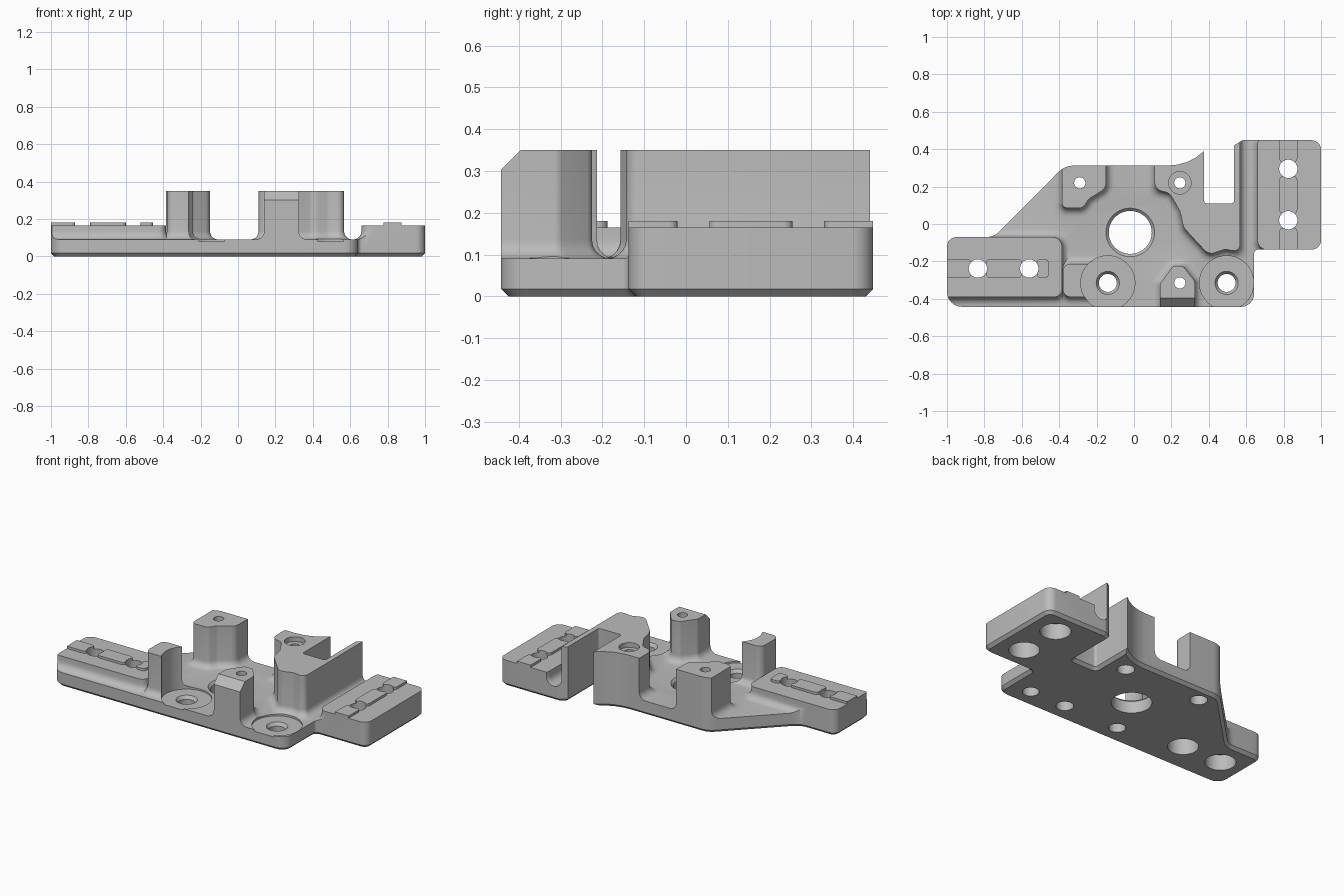
import bpy, bmesh, math
from mathutils import Vector

if "Cube" in bpy.data.objects:
    bpy.data.objects.remove(bpy.data.objects["Cube"])

grey = bpy.data.materials.new("light_grey")
grey.diffuse_color = (0.5, 0.5, 0.5, 1)
grey.use_nodes = True
grey.node_tree.nodes["Principled BSDF"].inputs["Base Color"].default_value = grey.diffuse_color


def rounded(corners, d=0.0, seg=6):
    """Offset a counter-clockwise polygon of (x, y, radius) outward by d and round its corners."""
    pts = [Vector(c[:2]) for c in corners]
    n = len(pts)
    moved, turn = [], []
    for i, p in enumerate(pts):
        a = (p - pts[i - 1]).normalized()
        b = (pts[(i + 1) % n] - p).normalized()
        na, nb = Vector((a.y, -a.x)), Vector((b.y, -b.x))
        moved.append(p + (na + nb) * (d / max(1 + na.dot(nb), 0.2)))
        turn.append(a.x * b.y - a.y * b.x)
    out = []
    for i, p in enumerate(moved):
        r = corners[i][2]
        if r <= 0:
            out.append(p)
            continue
        r = max(r + (d if turn[i] > 0 else -d), 0.004)
        ea, eb = moved[i - 1] - p, moved[(i + 1) % n] - p
        half = ea.angle(eb) / 2
        t = min(r / math.tan(half), 0.48 * min(ea.length, eb.length))
        r = t * math.tan(half)
        ea.normalize()
        eb.normalize()
        c = p + (ea + eb).normalized() * (r / math.sin(half))
        va, vb = p + ea * t - c, p + eb * t - c
        w = math.atan2(va.x * vb.y - va.y * vb.x, va.dot(vb))
        for k in range(seg + 1):
            s, co = math.sin(w * k / seg), math.cos(w * k / seg)
            out.append(c + Vector((va.x * co - va.y * s, va.x * s + va.y * co)))
    return out


def loft(name, rings):
    """Solid through a list of (points, z) rings."""
    bm = bmesh.new()
    loops = [[bm.verts.new((p.x, p.y, z)) for p in pts] for pts, z in rings]
    for lo, hi in zip(loops, loops[1:]):
        for i in range(len(lo)):
            bm.faces.new((lo[i - 1], lo[i], hi[i], hi[i - 1]))
    bm.faces.new(loops[0])
    bm.faces.new(loops[-1])
    bmesh.ops.recalc_face_normals(bm, faces=bm.faces)
    me = bpy.data.meshes.new(name)
    bm.to_mesh(me)
    bm.free()
    me.materials.append(grey)
    ob = bpy.data.objects.new(name, me)
    bpy.context.collection.objects.link(ob)
    return ob


def circle(x, y, r, n=40):
    return [Vector((x + r * math.cos(math.tau * k / n), y + r * math.sin(math.tau * k / n)))
            for k in range(n)]


def raised(name, corners, top, fillet=0.045, floor=0.09):
    """Raised part that flares into the floor with a fillet."""
    rings = [(rounded(corners, fillet), 0.04)]
    for k in range(6):
        a = math.pi / 2 * k / 5
        rings.append((rounded(corners, fillet * (1 - math.sin(a))), floor + fillet * (1 - math.cos(a))))
    return loft(name, rings + [(rounded(corners), top)])


def box(x0, x1, y0, y1, r=0.0):
    return [(x0, y0, r), (x1, y0, r), (x1, y1, r), (x0, y1, r)]


def combine(target, other, op):
    m = target.modifiers.new(op, 'BOOLEAN')
    m.object, m.operation, m.solver = other, op, 'EXACT'
    bpy.context.view_layer.objects.active = target
    bpy.ops.object.modifier_apply(modifier=m.name)
    bpy.data.objects.remove(other)


# Floor slab, trimmed to the outline later
plate = loft("mounting_plate", [(rounded(box(-1.2, 1.2, -0.6, 0.6)), -0.05),
                                (rounded(box(-1.2, 1.2, -0.6, 0.6)), 0.09)])

# Rail platforms, posts and tower
parts = [
    raised("left_platform", [(-1.15, -0.39, 0), (-0.385, -0.39, 0.04), (-0.385, -0.07, 0.05),
                             (-1.15, -0.07, 0)], 0.165),
    raised("right_platform", [(0.66, -0.137, 0.05), (1.15, -0.137, 0), (1.15, 0.55, 0),
                              (0.70, 0.55, 0), (0.66, 0.43, 0.03)], 0.165),
    raised("back_post", [(-0.385, 0.085, 0.03), (-0.275, 0.085, 0.04), (-0.24, 0.135, 0.05),
                         (-0.15, 0.19, 0.05), (-0.15, 0.55, 0), (-0.385, 0.55, 0)], 0.35),
    raised("front_post", [(0.14, -0.6, 0), (0.325, -0.6, 0), (0.325, -0.305, 0.03),
                          (0.262, -0.225, 0.03), (0.208, -0.225, 0.03), (0.14, -0.32, 0.03)], 0.35),
    raised("side_post", [(-0.38, -0.39, 0.04), (-0.2, -0.39, 0), (-0.2, -0.213, 0),
                         (-0.38, -0.213, 0.04)], 0.35),
    raised("tower", [(0.11, 0.185, 0.06), (0.19, 0.165, 0.05), (0.245, 0.07, 0), (0.265, -0.02, 0.08),
                     (0.40, -0.165, 0.05), (0.485, -0.135, 0.05), (0.567, -0.15, 0.04),
                     (0.567, 0.55, 0), (0.11, 0.55, 0)], 0.35),
]

# Key rails on both platforms
for i, (a, b) in enumerate([(-1.1, -0.87), (-0.79, -0.60), (-0.52, -0.455)]):
    parts.append(loft(f"left_key_{i}", [(rounded(box(a, b, -0.288, -0.188, 0.02)), z) for z in (0.12, 0.18)]))
for i, (a, b) in enumerate([(-0.25, -0.02), (0.055, 0.255), (0.33, 0.55)]):
    parts.append(loft(f"right_key_{i}", [(rounded(box(0.777, 0.873, a, b, 0.02)), z) for z in (0.12, 0.18)]))
for p in parts:
    combine(plate, p, 'UNION')

# Trim to the outer outline, with a chamfered bottom edge
outline = [(-1, -0.443, 0.08), (0.642, -0.443, 0.07), (0.642, -0.137, 0.02), (1, -0.137, 0.05),
           (1, 0.448, 0.05), (0.58, 0.448, 0.03), (0.535, 0.42, 0), (0.535, 0.11, 0.015),
           (0.375, 0.11, 0.015), (0.375, 0.39, 0), (0.33, 0.355, 0), (0.28, 0.33, 0),
           (0.23, 0.317, 0), (0.18, 0.312, 0), (-0.37, 0.312, 0.11), (-0.75, -0.07, 0.1),
           (-1, -0.07, 0.05)]
combine(plate, loft("outline", [(rounded(outline, -0.018), 0), (rounded(outline), 0.018),
                                (rounded(outline), 0.6)]), 'INTERSECT')


def bore(x, y, *steps):
    """Cut stacked cylinders (or cones) from rings of (radius, z)."""
    combine(plate, loft("bore", [(circle(x, y, r), z) for r, z in steps]), 'DIFFERENCE')


# Large centre hole with a chamfered rim
bore(-0.02, -0.045, (0.115, -0.1), (0.115, 0.075), (0.13, 0.09), (0.13, 0.2))

# Spot-faced screw holes
for x in (-0.14, 0.495):
    bore(x, -0.315, (0.145, 0.08), (0.145, 0.6))
    bore(x, -0.315, (0.048, -0.1), (0.048, 0.06), (0.062, 0.08), (0.062, 0.2))

# Post holes, wider underneath
for x, y in ((-0.29, 0.22), (0.245, 0.22), (0.245, -0.315)):
    bore(x, y, (0.05, -0.1), (0.05, 0.18), (0.03, 0.18), (0.03, 0.5))
bore(0.245, 0.22, (0.06, 0.32), (0.06, 0.5))

# Rail holes with counterbores underneath
for x, y in ((-0.835, -0.238), (-0.56, -0.238), (0.825, 0.295), (0.825, 0.02)):
    bore(x, y, (0.088, -0.1), (0.088, 0.1), (0.049, 0.1), (0.049, 0.4))

# Sloped front edge of the front post
wedge = loft("wedge", [([Vector((0.05, -0.47)), Vector((0.4, -0.47)), Vector((0.4, -0.47 + d)),
                         Vector((0.05, -0.47 + d))], z) for d, z in ((0.005, 0.28), (0.095, 0.37))])
combine(plate, wedge, 'DIFFERENCE')

# Smooth curved walls, keep edges crisp
bpy.ops.object.select_all(action='DESELECT')
plate.select_set(True)
bpy.context.view_layer.objects.active = plate
bpy.ops.object.shade_smooth_by_angle(angle=math.radians(30))
